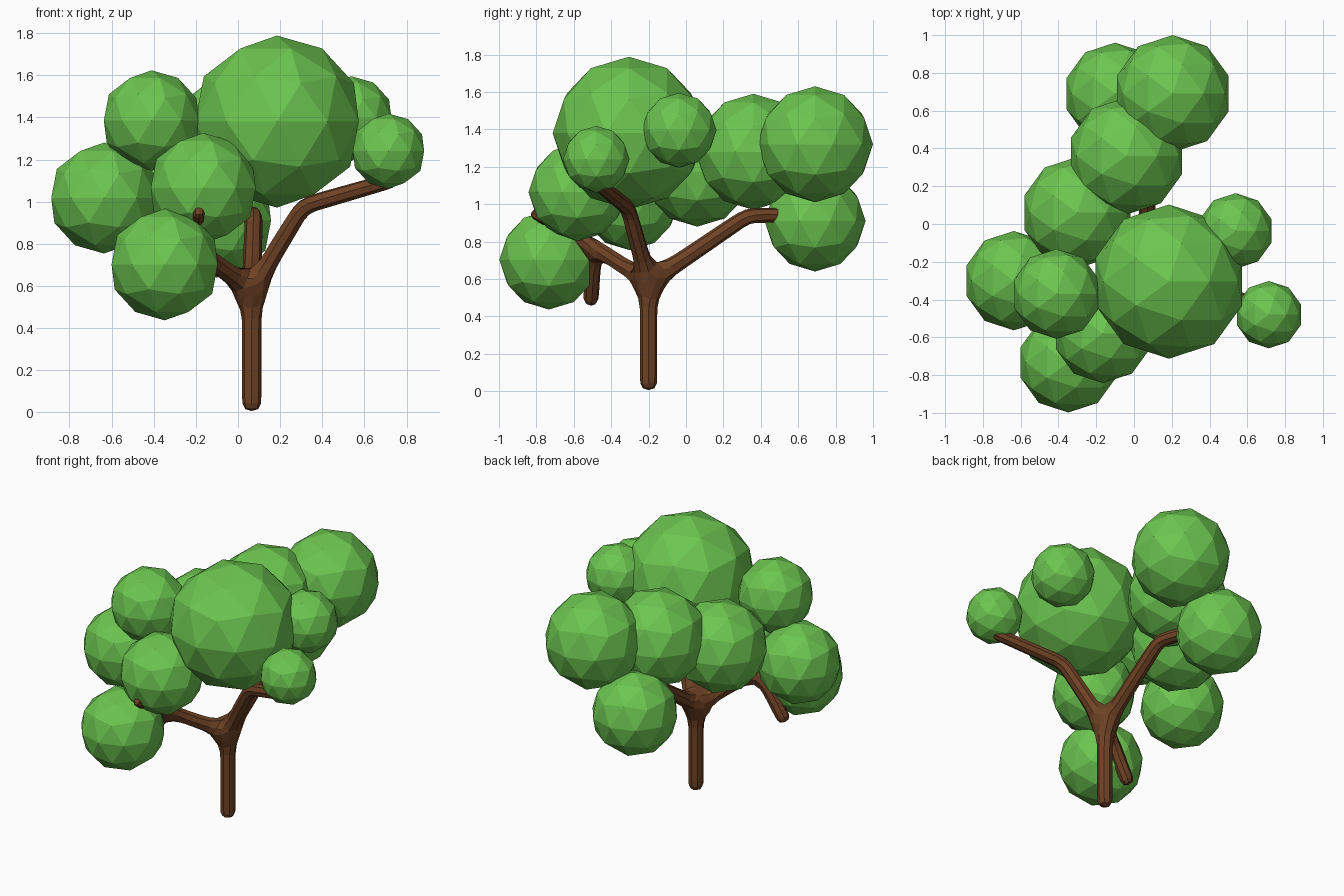
import bpy

if "Cube" in bpy.data.objects:
    bpy.data.objects.remove(bpy.data.objects["Cube"])


def material(name, color):
    m = bpy.data.materials.new(name)
    m.diffuse_color = (*color, 1)
    m.use_nodes = True
    m.node_tree.nodes["Principled BSDF"].inputs["Base Color"].default_value = m.diffuse_color
    return m


leaf = material("leaf_green", (0.15, 0.56, 0.08))
bark = material("bark_brown", (0.16, 0.055, 0.018))

# Trunk and branches: a skinned skeleton, softened once, flat shaded
nodes = [
    ((0.065, -0.20, 0.00), 0.050),    # 0 trunk foot
    ((0.065, -0.20, 0.40), 0.050),    # 1 trunk
    ((0.065, -0.20, 0.58), 0.052),    # 2 fork
    ((0.31, -0.31, 0.98), 0.045),     # 3 right branch bend
    ((0.76, -0.47, 1.11), 0.040),     # 4 right branch tip
    ((0.075, 0.33, 0.94), 0.045),     # 5 back branch bend
    ((0.00, 0.58, 0.94), 0.040),      # 6 back branch tip
    ((-0.20, -0.49, 0.775), 0.045),   # 7 left branch fork
    ((-0.185, -0.83, 0.96), 0.030),   # 8 left branch upper tip
    ((-0.39, -0.51, 0.46), 0.045),    # 9 left branch hanging tip
]
edges = [(0, 1), (1, 2), (2, 3), (3, 4), (2, 5), (5, 6), (2, 7), (7, 8), (7, 9)]
mesh = bpy.data.meshes.new("trunk_and_branches")
mesh.from_pydata([n[0] for n in nodes], edges, [])
trunk = bpy.data.objects.new("trunk_and_branches", mesh)
bpy.context.collection.objects.link(trunk)
trunk.modifiers.new("Skin", 'SKIN')
for v, (_, r) in zip(mesh.skin_vertices[0].data, nodes):
    v.radius = (r, r)
mesh.skin_vertices[0].data[0].use_root = True
sub = trunk.modifiers.new("Soften", 'SUBSURF')
sub.levels = sub.render_levels = 1
bpy.context.view_layer.objects.active = trunk
trunk.select_set(True)
for mod in ("Skin", "Soften"):
    bpy.ops.object.modifier_apply(modifier=mod)
trunk.data.materials.clear()
trunk.data.materials.append(bark)
trunk.data.polygons.foreach_set("material_index", [0] * len(trunk.data.polygons))
bpy.ops.object.shade_flat()

# Leaf clumps: faceted balls (centre, radius)
clumps = [
    ((0.185, -0.305, 1.38), 0.408),
    ((0.205, 0.69, 1.32), 0.31),
    ((-0.10, 0.69, 0.91), 0.27),
    ((-0.04, 0.36, 1.28), 0.31),
    ((-0.30, 0.06, 1.175), 0.295),
    ((-0.636, -0.30, 1.017), 0.263),
    ((-0.41, -0.37, 1.385), 0.238),
    ((-0.165, -0.58, 1.064), 0.262),
    ((-0.348, -0.733, 0.702), 0.265),
    ((0.538, -0.037, 1.395), 0.20),
    ((0.714, -0.48, 1.24), 0.178),
]
for i, (c, r) in enumerate(clumps):
    bpy.ops.mesh.primitive_ico_sphere_add(subdivisions=2, radius=r, location=c)
    ball = bpy.context.object
    ball.name = f"leaf_clump_{i + 1}"
    ball.data.materials.append(leaf)
